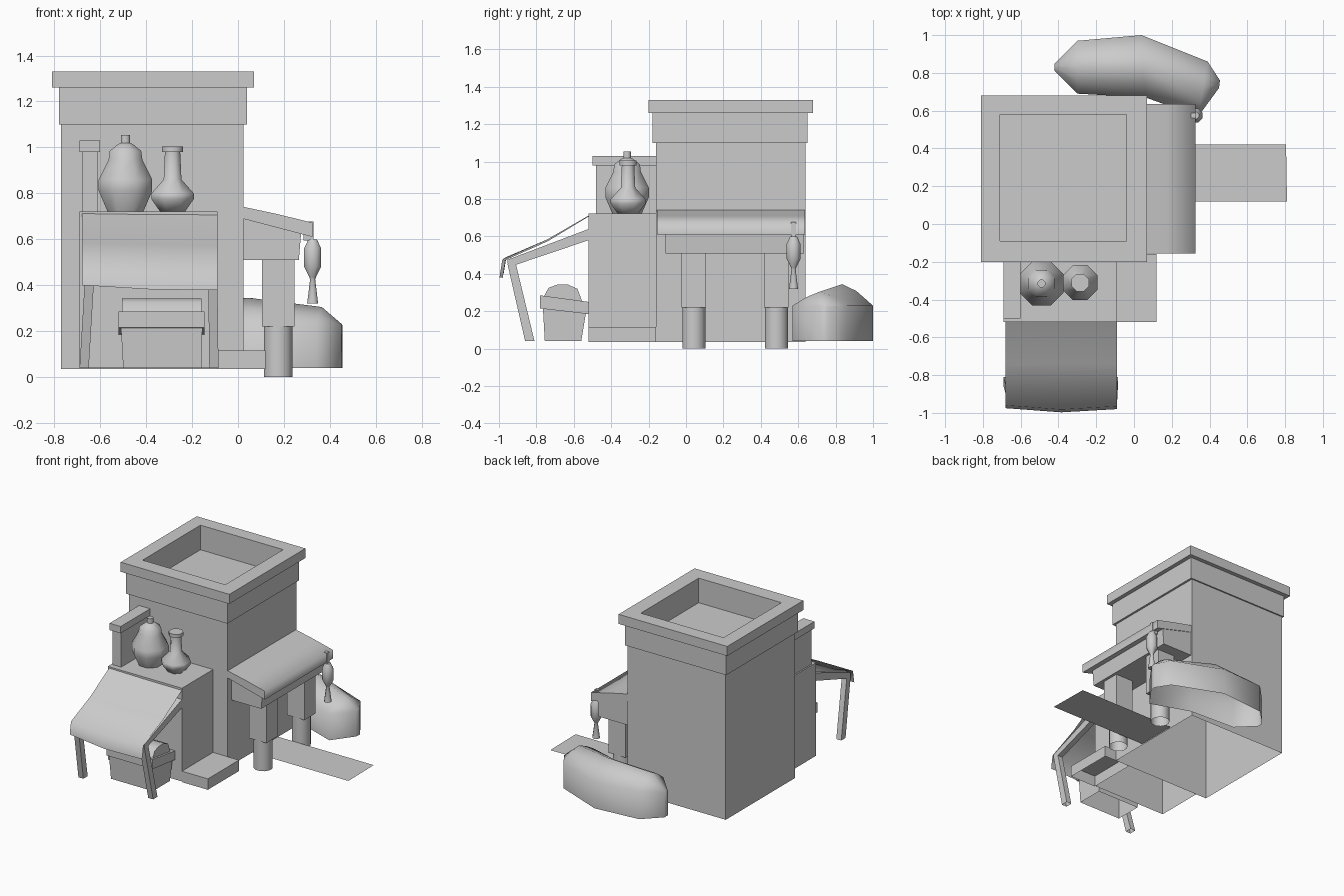
import bpy, bmesh, math

if "Cube" in bpy.data.objects:
    bpy.data.objects.remove(bpy.data.objects["Cube"])


def finish(name, bm, smooth=0):
    bmesh.ops.recalc_face_normals(bm, faces=bm.faces)
    me = bpy.data.meshes.new(name)
    bm.to_mesh(me)
    bm.free()
    ob = bpy.data.objects.new(name, me)
    bpy.context.collection.objects.link(ob)
    if smooth:
        bpy.ops.object.select_all(action='DESELECT')
        ob.select_set(True)
        bpy.context.view_layer.objects.active = ob
        bpy.ops.object.shade_smooth_by_angle(angle=math.radians(smooth))
    return ob


def loft(name, rings, smooth=0, closed=True, bottom=True, seam=True):
    """Bridge equal-length rings; closed rings get end caps (bottom optional).
    seam=False leaves out the strip joining last and first points."""
    bm = bmesh.new()
    vs = [[bm.verts.new(p) for p in r] for r in rings]
    n = len(rings[0])
    for a, b in zip(vs, vs[1:]):
        for i in range(n if closed and seam else n - 1):
            j = (i + 1) % n
            bm.faces.new((a[i], a[j], b[j], b[i]))
    if closed:
        if bottom:
            bm.faces.new(vs[0])
        bm.faces.new(vs[-1])
    bmesh.ops.remove_doubles(bm, verts=bm.verts, dist=0.0005)
    return finish(name, bm, smooth)


def rect(x0, x1, y0, y1, z):
    return [(x0, y0, z), (x1, y0, z), (x1, y1, z), (x0, y1, z)]


def box(name, x0, x1, y0, y1, z0, z1, bottom=True):
    return loft(name, [rect(x0, x1, y0, y1, z0), rect(x0, x1, y0, y1, z1)], bottom=bottom)


def prism_x(name, x0, x1, yz, smooth=0):
    return loft(name, [[(x, y, z) for y, z in yz] for x in (x0, x1)], smooth)


def prism_y(name, y0, y1, xz, smooth=0):
    return loft(name, [[(x, y, z) for x, z in xz] for y in (y0, y1)], smooth)


def lathe(name, cx, cy, rz, sides=8, bottom=True, smooth=60):
    ang = [2 * math.pi * (i + 0.5) / sides for i in range(sides)]
    return loft(name, [[(cx + r * math.cos(a), cy + r * math.sin(a), z) for a in ang]
                       for r, z in rz], smooth, bottom=bottom)


# Tower with stepped cornice and sunken roof, open underneath
body = (-0.77, 0.025, -0.16, 0.64)
band = (-0.78, 0.04, -0.18, 0.65)
cap = (-0.81, 0.07, -0.20, 0.68)
well = (-0.71, -0.04, -0.09, 0.58)
loft("tower", [rect(*r, z) for r, z in (
    (body, 0.035), (body, 1.10), (band, 1.10), (band, 1.26),
    (cap, 1.26), (cap, 1.33), (well, 1.33), (well, 1.15))], bottom=False)
loft("door", [[(0.027, 0.105, z), (0.027, 0.38, z)] for z in (0.04, 0.44)], closed=False)

# Front annex, step and side parapet
box("annex", -0.69, -0.09, -0.52, -0.16, 0.04, 0.722, bottom=False)
box("step", -0.09, 0.12, -0.52, -0.16, 0.035, 0.115, bottom=False)
box("parapet", -0.68, -0.61, -0.48, -0.16, 0.722, 0.98)
box("parapet_cap", -0.69, -0.60, -0.50, -0.16, 0.98, 1.03)

# Vases on the annex roof
lathe("large_vase", -0.49, -0.315, [(0.085, 0.722), (0.126, 0.81), (0.126, 0.86), (0.08, 0.945),
      (0.074, 0.985), (0.034, 1.015), (0.022, 1.02), (0.022, 1.055)])
lathe("small_vase", -0.285, -0.31, [(0.06, 0.722), (0.1, 0.775), (0.1, 0.80), (0.042, 0.86),
      (0.036, 0.98), (0.05, 0.98), (0.05, 1.005)])

# Cloth awning: sagging sheet with a hanging front edge
prof = [(-0.52, 0.712), (-0.74, 0.585), (-0.96, 0.49), (-0.975, 0.40)]
rows = []
for k, (y, z) in enumerate(prof):
    rows.append([(x, y - dy * (k > 1), z - dz * (k + 1) / 4)
                 for x, dy, dz in ((-0.68, 0, 0), (-0.385, 0.022, 0.018), (-0.09, 0.005, 0.022))])
loft("awning", rows, 180, closed=False)

# Awning rails and splayed legs
for side, xt, xb in (("left", -0.645, -0.67), ("right", -0.11, -0.105)):
    prism_x(side + "_awning_rail", xt - 0.02, xt + 0.02,
            [(-0.52, 0.58), (-0.52, 0.64), (-0.955, 0.475), (-0.95, 0.435)])
    loft(side + "_awning_leg", [rect(xb - 0.02, xb + 0.02, -0.86, -0.81, 0.04),
                                rect(xt - 0.02, xt + 0.02, -0.955, -0.91, 0.455)], bottom=False)

# Goods crate with a tilted rim and heaped contents
loft("crate", [rect(-0.50, -0.16, -0.755, -0.56, 0.04), rect(-0.51, -0.155, -0.765, -0.53, 0.22)],
     bottom=False)
prism_x("crate_rim", -0.52, -0.145, [(-0.78, 0.215), (-0.78, 0.285), (-0.52, 0.25), (-0.52, 0.185)])
prism_x("crate_goods", -0.505, -0.16, [(-0.765, 0.27), (-0.735, 0.325), (-0.69, 0.342),
        (-0.63, 0.342), (-0.58, 0.32), (-0.55, 0.24)], 60)

# Porch: roof, lintel, pillars
prism_y("porch_roof", -0.155, 0.635, [(0.02, 0.69), (0.02, 0.742), (0.17, 0.71), (0.325, 0.672),
        (0.325, 0.61)], 80)
prism_y("porch_lintel", -0.11, 0.63, [(0.02, 0.51), (0.02, 0.70), (0.275, 0.63), (0.265, 0.51)])
for name, cy in (("front", 0.042), ("rear", 0.483)):
    box(name + "_pillar", 0.105, 0.245, cy - 0.065, cy + 0.065, 0.22, 0.52)
    lathe(name + "_pillar_base", 0.175, cy, [(0.064, 0), (0.064, 0.22)], 12, False)

# Rug: flat sheet leading to the door
loft("rug", [[(0.03, 0.12, 0.04), (0.81, 0.12, 0.04)],
             [(0.03, 0.42, 0.04), (0.805, 0.42, 0.04)]], closed=False)

# Hanging lantern with tassel and hook
lathe("lantern", 0.325, 0.575, [(0.02, 0.60), (0.04, 0.56), (0.04, 0.48), (0.016, 0.435),
      (0.012, 0.425), (0.026, 0.32)], 8)
box("lantern_hook", 0.285, 0.328, 0.562, 0.587, 0.595, 0.678)

# Bent sack behind the tower: (outer xy, inner xy, shoulder z, ridge z), open underneath
secs = [((-0.42, 0.85), (-0.42, 0.81), 0.22, 0.23), ((-0.30, 0.97), (-0.30, 0.69), 0.24, 0.33),
        ((0.04, 1.0), (0.06, 0.67), 0.23, 0.345), ((0.39, 0.86), (0.34, 0.57), 0.23, 0.305),
        ((0.455, 0.76), (0.45, 0.72), 0.225, 0.23)]
rings = []
for (ox, oy), (ix, iy), s, r in secs:
    def at(t, z):
        return (ox + (ix - ox) * t, oy + (iy - oy) * t, z)
    rings.append([at(0, 0.04), at(0, s), at(0.27, s + (r - s) * 0.68), at(0.5, r),
                  at(0.75, s + (r - s) * 0.6), at(1, s), at(1, 0.04)])
loft("sack", rings, 180, seam=False)
